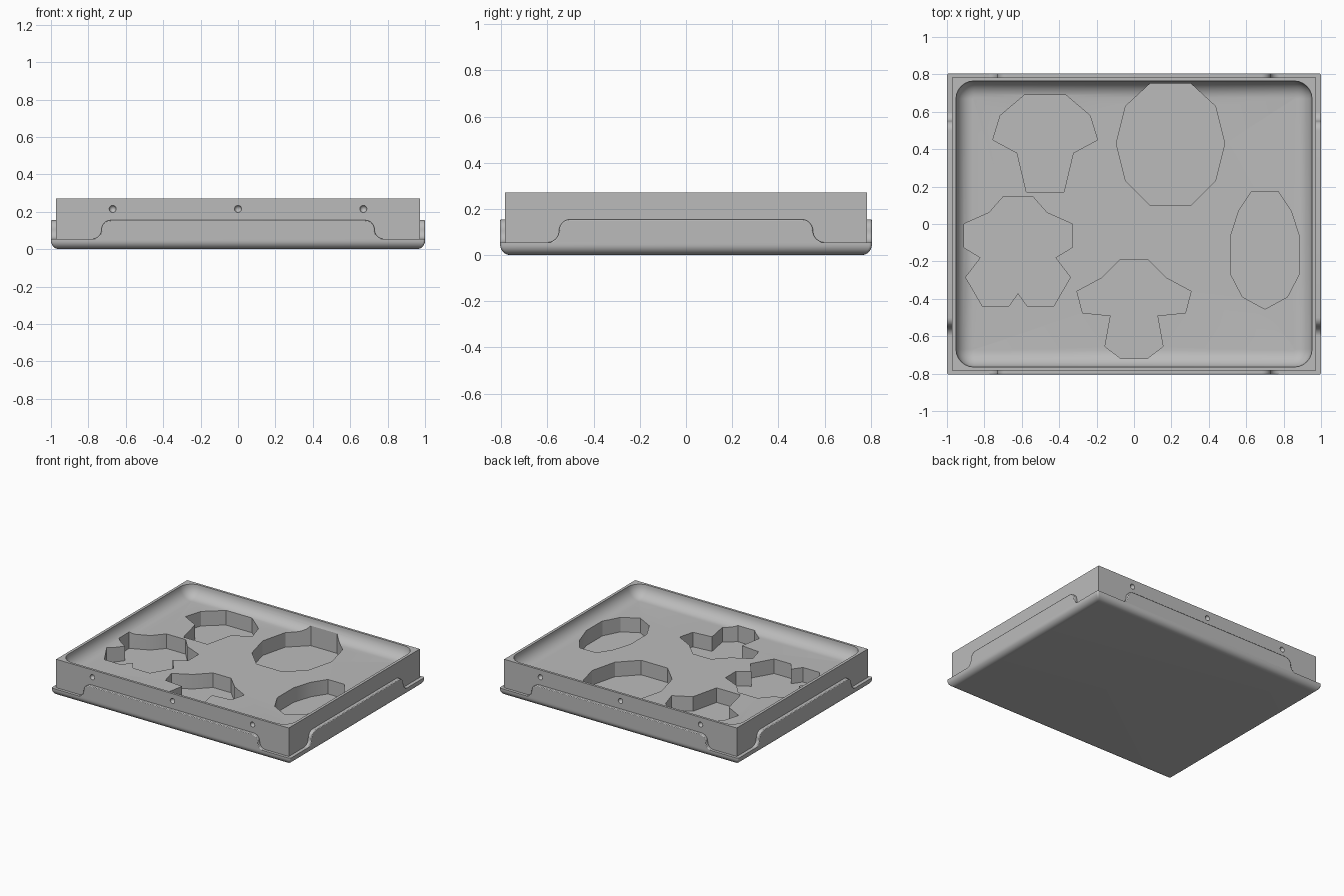
import bpy, bmesh, math
from mathutils import Matrix

cube = bpy.data.objects.get("Cube")
if cube:
    bpy.data.objects.remove(cube, do_unlink=True)

grey = bpy.data.materials.new("plain grey")
grey.use_nodes = True
tone = (0.5, 0.5, 0.5, 1)
grey.diffuse_color = tone
grey.node_tree.nodes["Principled BSDF"].inputs["Base Color"].default_value = tone

HALF_X, HALF_Y = 1.0, 0.805      # outer shell
CORE_X, CORE_Y = 0.973, 0.783    # raised block
TOP, FLOOR, POCKET = 0.27, 0.18, 0.07
LEDGE, TAB_TOP = 0.055, 0.155


def finish(bm, name):
    bmesh.ops.recalc_face_normals(bm, faces=bm.faces)
    mesh = bpy.data.meshes.new(name)
    bm.to_mesh(mesh)
    bm.free()
    mesh.materials.append(grey)
    obj = bpy.data.objects.new(name, mesh)
    bpy.context.collection.objects.link(obj)
    return obj


def rounded_rect(hx, hy, r, steps=6):
    points = []
    for i, (sx, sy) in enumerate([(1, 1), (-1, 1), (-1, -1), (1, -1)]):
        for k in range(steps + 1):
            a = math.pi / 2 * (i + k / steps)
            points.append((sx * (hx - r) + r * math.cos(a),
                           sy * (hy - r) + r * math.sin(a)))
    return points


def loft(name, rings):
    """Closed solid through rounded rectangles given as (hx, hy, radius, z)."""
    bm = bmesh.new()
    loops = [[bm.verts.new((x, y, z)) for x, y in rounded_rect(hx, hy, r)]
             for hx, hy, r, z in rings]
    for low, high in zip(loops, loops[1:]):
        for i in range(len(low)):
            j = (i + 1) % len(low)
            bm.faces.new((low[i], low[j], high[j], high[i]))
    bm.faces.new(loops[0])
    bm.faces.new(loops[-1])
    return finish(bm, name)


def prism(name, outline, start, end, matrix=None):
    """Extrude a flat outline between two heights."""
    bm = bmesh.new()
    face = bm.faces.new([bm.verts.new((x, y, start)) for x, y in outline])
    out = bmesh.ops.extrude_face_region(bm, geom=[face])["geom"]
    bmesh.ops.translate(bm, vec=(0, 0, end - start),
                        verts=[v for v in out if isinstance(v, bmesh.types.BMVert)])
    if matrix:
        bm.transform(matrix)
    return finish(bm, name)


def apply_modifiers(obj):
    graph = bpy.context.evaluated_depsgraph_get()
    mesh = bpy.data.meshes.new_from_object(obj.evaluated_get(graph))
    obj.modifiers.clear()
    obj.data = mesh


def smooth(obj, degrees=35):
    bpy.ops.object.select_all(action="DESELECT")
    obj.select_set(True)
    bpy.context.view_layer.objects.active = obj
    bpy.ops.object.shade_smooth_by_angle(angle=math.radians(degrees))


# Base slab with a rounded underside edge
R = 0.045
rings = []
for k in range(9):
    a = math.pi / 2 * k / 8
    inset = R * (1 - math.sin(a))
    rings.append((HALF_X - inset, HALF_Y - inset, 0.012, R * (1 - math.cos(a))))
rings.append((HALF_X, HALF_Y, 0.012, LEDGE))
smooth(loft("base_slab", rings))

# Raised block
core = prism("tray_block", [(-CORE_X, -CORE_Y), (CORE_X, -CORE_Y),
                            (CORE_X, CORE_Y), (-CORE_X, CORE_Y)], 0.04, TOP)
cutters = []

# Shallow cavity with a filleted floor
R = TOP - FLOOR
rings = []
for k in range(9):
    a = math.pi / 2 * k / 8
    inset = R * (1 - math.sin(a))
    rings.append((0.952 - inset, 0.765 - inset, R - inset + 0.006,
                  FLOOR + R * (1 - math.cos(a))))
rings.append((0.952, 0.765, R + 0.006, TOP + 0.05))
cutters.append(loft("cavity_cutter", rings))


# Shaped pockets, each mirrored about its own axis
def pocket(name, axis, half):
    left = [(-x, y) for x, y in reversed(half) if x > 0]
    outline = [(axis + x, y) for x, y in half + left]
    cutters.append(prism(name + "_cutter", outline, POCKET, TOP + 0.1))


pocket("upper_mushroom", -0.475, [(0.11, 0.69), (0.24, 0.58), (0.28, 0.45),
                                  (0.15, 0.38), (0.1, 0.17)])
pocket("round", 0.195, [(0.11, 0.75), (0.24, 0.63), (0.29, 0.43),
                        (0.24, 0.23), (0.11, 0.1)])
pocket("flower", -0.62, [(0.08, 0.145), (0.155, 0.06), (0.29, 0), (0.29, -0.125),
                         (0.2, -0.18), (0.28, -0.285), (0.19, -0.44),
                         (0.05, -0.44), (0, -0.37)])
pocket("lower_mushroom", 0, [(0.075, -0.19), (0.175, -0.29), (0.305, -0.36),
                             (0.275, -0.475), (0.125, -0.49), (0.155, -0.655),
                             (0.07, -0.72)])
pocket("oval", 0.7, [(0.07, 0.175), (0.14, 0.07), (0.185, -0.07),
                     (0.185, -0.265), (0.12, -0.39), (0, -0.455)])

# Small dimples along the front and back
for side in (-1, 1):
    for x in (-0.67, 0, 0.67):
        bm = bmesh.new()
        bmesh.ops.create_uvsphere(bm, u_segments=16, v_segments=10, radius=0.019)
        bm.transform(Matrix.Translation((x, side * CORE_Y, 0.215)))
        cutters.append(finish(bm, "dimple_cutter"))

for cutter in cutters:
    mod = core.modifiers.new("cut", "BOOLEAN")
    mod.operation = "DIFFERENCE"
    mod.solver = "EXACT"
    mod.object = cutter
bpy.context.view_layer.update()
apply_modifiers(core)
for cutter in cutters:
    bpy.data.objects.remove(cutter, do_unlink=True)
smooth(core, 25)


# Side skirts: raised tabs with S-curved ends
def tab_outline(half):
    r = (TAB_TOP - LEDGE) / 2
    mid = half - r
    curve = [(half, LEDGE - 0.01)]
    for k in range(9):       # lower sweep, horizontal to vertical
        a = math.pi / 2 * k / 8
        curve.append((half - r * math.sin(a), LEDGE + r * (1 - math.cos(a))))
    for k in range(1, 9):    # upper sweep, vertical to horizontal
        a = math.pi / 2 * k / 8
        curve.append((mid - r * (1 - math.cos(a)), LEDGE + r + r * math.sin(a)))
    return curve + [(-x, z) for x, z in reversed(curve)]


upright = Matrix.Rotation(math.pi / 2, 4, "X")
for name, turn, half, inner, outer in [
        ("front_skirt", 0, 0.78, CORE_Y, HALF_Y),
        ("left_skirt", 1, 0.6, CORE_X, HALF_X),
        ("back_skirt", 2, 0.78, CORE_Y, HALF_Y),
        ("right_skirt", 3, 0.6, CORE_X, HALF_X)]:
    spin = Matrix.Rotation(turn * math.pi / 2, 4, "Z")
    skirt = prism(name, tab_outline(half), inner - 0.01, outer, spin @ upright)
    bevel = skirt.modifiers.new("soft edge", "BEVEL")
    bevel.width = 0.006
    bevel.segments = 2
    bevel.limit_method = "ANGLE"
    bevel.angle_limit = math.radians(50)
    smooth(skirt)
